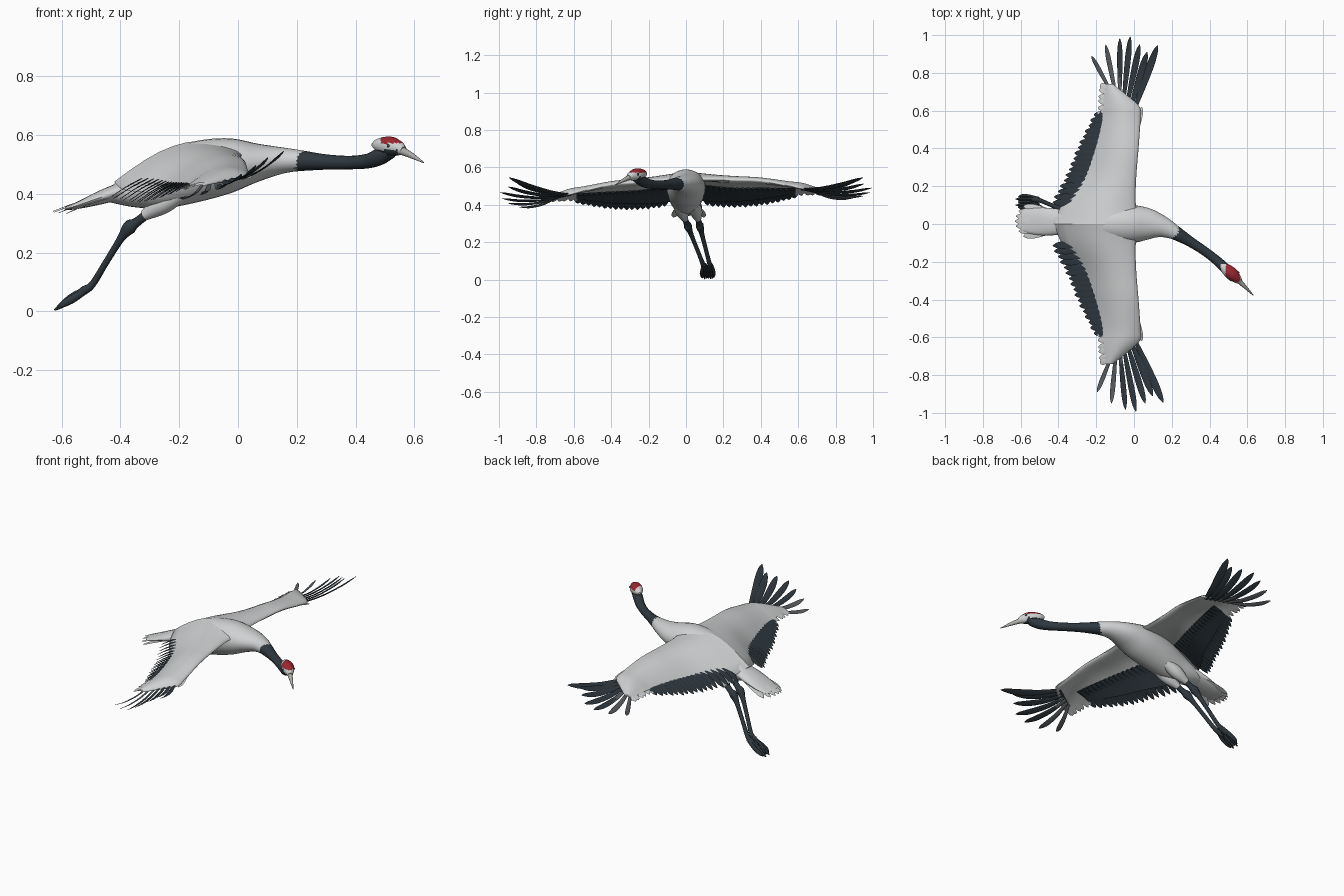
import bpy, bmesh, math
from mathutils import Vector

cube = bpy.data.objects.get("Cube")
if cube:
    bpy.data.objects.remove(cube, do_unlink=True)


def material(name, rgb):
    m = bpy.data.materials.new(name)
    m.use_nodes = True
    m.diffuse_color = (*rgb, 1)
    m.node_tree.nodes["Principled BSDF"].inputs["Base Color"].default_value = (*rgb, 1)
    return m


WHITE = material("white plumage", (0.63, 0.64, 0.645))
BLACK = material("blue black plumage", (0.028, 0.04, 0.05))
SLATE = material("slate feathers", (0.1, 0.11, 0.12))
RED = material("red crown", (0.33, 0.02, 0.03))
HORN = material("horn beak", (0.42, 0.42, 0.39))


def spline(rows, steps):
    """Smooth curve through rows of any length."""
    p = [Vector(r) for r in rows]
    p = [p[0] * 2 - p[1]] + p + [p[-1] * 2 - p[-2]]
    out = []
    for i in range(1, len(p) - 2):
        a, b, c, d = p[i - 1:i + 3]
        for k in range(steps):
            t = k / steps
            out.append(0.5 * (2 * b + (c - a) * t + (2 * a - 5 * b + 4 * c - d) * t * t
                              + (3 * b - a - 3 * c + d) * t ** 3))
    return out + [p[-2]]


def skin(bm, rings):
    """Closed skin over a list of equal rings of points."""
    loops = [[bm.verts.new(q) for q in ring] for ring in rings]
    n = len(loops[0])
    for a, b in zip(loops, loops[1:]):
        for i in range(n):
            j = (i + 1) % n
            bm.faces.new((a[i], a[j], b[j], b[i]))
    bm.faces.new(loops[0][::-1])
    bm.faces.new(loops[-1])


def loft(bm, rows, seg=16, steps=5, roll=0.0):
    """Oval tube; each row is x, y, z, half width, half height."""
    pts = spline(rows, steps)
    rings = []
    for i, p in enumerate(pts):
        c = Vector(p[:3])
        ahead, behind = pts[min(i + 1, len(pts) - 1)], pts[max(i - 1, 0)]
        tan = Vector((ahead - behind)[:3]).normalized()
        side = tan.cross(Vector((0, 0, 1))).normalized()
        up = side.cross(tan)
        side, up = (side * math.cos(roll) + up * math.sin(roll),
                    up * math.cos(roll) - side * math.sin(roll))
        w, h = max(p[3], 0.001), max(p[4], 0.001)
        angles = [math.tau * k / seg for k in range(seg)]
        rings.append([c + side * w * math.cos(a) + up * h * math.sin(a) for a in angles])
    skin(bm, rings)


def feather(bm, base, tip, width, sag=0.0, roll=0.0):
    base, tip = Vector(base), Vector(tip)
    rows = []
    for t, w in ((0, 0.5), (0.35, 0.85), (0.7, 1), (0.9, 0.7), (1, 0.1)):
        p = base.lerp(tip, t) - Vector((0, 0, sag * math.sin(math.pi * t)))
        rows.append((*p, width * w, 0.004 * (1.1 - t)))
    loft(bm, rows, 6, 3, roll)


def finish(name, bm, mats, rule=None):
    bmesh.ops.recalc_face_normals(bm, faces=bm.faces)
    bm.normal_update()
    if rule:
        for f in bm.faces:
            f.material_index = rule(f.calc_center_median(), f.normal)
    mesh = bpy.data.meshes.new(name)
    bm.to_mesh(mesh)
    bm.free()
    for m in mats:
        mesh.materials.append(m)
    ob = bpy.data.objects.new(name, mesh)
    bpy.context.collection.objects.link(ob)
    bpy.ops.object.select_all(action="DESELECT")
    ob.select_set(True)
    bpy.context.view_layer.objects.active = ob
    bpy.ops.object.shade_smooth_by_angle(angle=math.radians(50))


def part(name, rows, mats, rule=None, **kw):
    bm = bmesh.new()
    loft(bm, rows, **kw)
    finish(name, bm, mats, rule)


# Body, neck and head
part("body", [(-.46, .01, .39, .05, .015), (-.36, .01, .41, .068, .058), (-.27, 0, .435, .085, .088),
              (-.15, 0, .473, .1, .102), (-.03, 0, .497, .103, .093), (.07, 0, .507, .085, .064),
              (.15, -.015, .513, .057, .045), (.22, -.047, .513, .037, .034),
              (.25, -.066, .511, .028, .028)], [WHITE], seg=28, steps=6)
part("neck", [(.2, -.037, .513, .041, .037), (.225, -.05, .512, .037, .034), (.3, -.095, .508, .027, .026),
              (.38, -.148, .506, .024, .023), (.44, -.195, .511, .025, .025),
              (.48, -.232, .525, .027, .029), (.518, -.264, .545, .026, .026)], [BLACK], steps=6)


def head_colour(c, n):
    if c.z > .572 and c.x > .487:
        return 1
    return 2 if c.z < .549 and c.x < .545 else 0


part("head", [(.458, -.213, .566, .006, .006), (.478, -.23, .566, .025, .022),
              (.515, -.262, .562, .034, .033), (.545, -.29, .555, .025, .026),
              (.563, -.307, .547, .014, .014)], [WHITE, RED, BLACK], head_colour, seg=24, steps=8)
part("beak", [(.55, -.296, .549, .015, .015), (.585, -.33, .533, .01, .011),
              (.632, -.378, .506, .002, .002)], [HORN], seg=12)
for name, off in (("left_eye", 1), ("right_eye", -1)):
    bm = bmesh.new()
    bmesh.ops.create_uvsphere(bm, u_segments=10, v_segments=8, radius=.006)
    bmesh.ops.translate(bm, verts=bm.verts, vec=(.532 + .02 * off, -.277 + .02 * off, .563))
    finish(name, bm, [BLACK])

# Tail: flat core with a fan of feathers
bm = bmesh.new()
loft(bm, [(-.34, .01, .43, .06, .03), (-.45, .012, .393, .073, .025), (-.54, .015, .362, .068, .013),
          (-.59, .015, .348, .05, .005)], 20)
for i in range(7):
    f = i / 3 - 1
    feather(bm, (-.4, .012 + .04 * f, .405 - .012 * abs(f)),
            (-.63 + .045 * f * f, .015 + .08 * f, .34 - .008 * abs(f)), .022, -.008)
finish("tail", bm, [WHITE])

# Wing stations: span, leading x, leading z, trailing x, trailing z
STATIONS = [(0, .04, .535, -.42, .44), (.1, .01, .535, -.385, .42), (.25, .012, .532, -.29, .418),
            (.4, .024, .527, -.23, .43), (.55, .034, .5, -.175, .455), (.62, .03, .487, -.165, .462),
            (.68, -.035, .48, -.16, .462), (.74, -.11, .468, -.152, .462)]
SPAN = spline(STATIONS, 5)
PRIMARY_TIPS = [(.125, .945, .545), (.07, .91, .53), (.03, .95, .512), (-.02, .993, .49),
                (-.075, .983, .465), (-.15, .95, .447), (-.225, .89, .435)]


def station_at(y):
    return min(SPAN, key=lambda st: abs(st[0] - y))


def wing_point(st, t, s, below=0.0):
    """Point at fraction t of the chord, on the cambered midline."""
    y, lx, lz, tx, tz = st
    chord = lx - tx
    z = lz + (tz - lz) * t + .14 * chord * math.sin(math.pi * t) - below
    if s < 0:
        z -= .05 * y
    return Vector((lx - chord * t, s * y, z))


def build_wing(side, s):
    # Cambered wing, dark on the rear of its underside
    bm = bmesh.new()
    rings = []
    chordwise = [(k / 12) ** 1.4 for k in range(13)]
    for st in SPAN:
        size = min(1, (st[1] - st[3]) / .3)
        half = [size * .05 * math.sqrt(t) * (1 - t) + .002 for t in chordwise]
        top = [wing_point(st, t, s, -h) for t, h in zip(chordwise, half)]
        low = [wing_point(st, t, s, h) for t, h in zip(chordwise, half)]
        rings.append(top + low[::-1])
    skin(bm, rings)
    # Small pale feathers on the outer trailing edge and the wrist
    for i in range(6):
        st = station_at(.57 + .03 * i)
        p = wing_point(st, .6, s)
        q = wing_point(st, 1, s, .012) + Vector((-.025, s * .02, 0))
        feather(bm, p, q, .016)
    feather(bm, wing_point(station_at(.5), .06, s), (.04, s * .62, .483 - .03 * (s < 0)), .014)

    def underside(c, n):
        st = station_at(abs(c.y))
        return int(n.z < 0 and .08 < abs(c.y) < .58 and (st[1] - c.x) / (st[1] - st[3]) > .55)
    finish(side + "_wing", bm, [WHITE, BLACK], underside)

    # Dark trailing feathers
    bm = bmesh.new()
    for i in range(17):
        # Interpolate between wing stations for even spacing
        y = .1 + .029 * i
        a, b = next((a, b) for a, b in zip(SPAN, SPAN[1:]) if b[0] > y)
        st = a.lerp(b, (y - a[0]) / (b[0] - a[0]))
        p = wing_point(st, .55, s, .022)
        reach = .035 + .03 * math.sin(math.pi * (i + 2) / 19) + .006 * (i % 2)
        q = wing_point(st, 1, s, .006 + reach * .4) + Vector((-reach, s * .015, 0))
        feather(bm, p, q, .021, -.012)
    finish(side + "_secondary_feathers", bm, [BLACK])

    # Long spread fingers at the wing tip
    bm = bmesh.new()
    drop = .03 if s < 0 else 0
    for i, (x, y, z) in enumerate(PRIMARY_TIPS):
        f = i / 6
        base = (.005 - .12 * f, s * (.615 + .075 * f), .483 - .015 * f - drop)
        tip = (x + drop, s * y, z - 1.6 * drop * f)
        feather(bm, base, tip, .022 - .009 * f, .018, .45 * s)
    finish(side + "_primary_feathers", bm, [BLACK, SLATE],
           lambda c, n: int(c.x < -.06 - .25 * (abs(c.y) - .72)))


build_wing("left", 1)
build_wing("right", -1)

# Legs trailing back, with closed toes
for side, top, foot in (("right", -.012, .1), ("left", .06, .132)):
    def at(x, z, r, h=None):
        t = (.34 - z) / .28
        return (x, top + (foot - top) * t, z, r, h or r)
    part(side + "_thigh", [at(-.19, .405, .03), at(-.26, .365, .034, .036), at(-.32, .325, .018)], [WHITE])
    part(side + "_leg", [at(-.3, .338, .016), at(-.345, .303, .016), at(-.37, .285, .021, .024),
                         at(-.4, .245, .013), at(-.45, .165, .011), at(-.495, .092, .012),
                         at(-.525, .07, .015), at(-.545, .055, .012)], [BLACK], seg=12)
    bm = bmesh.new()
    for k in (-1, 0, 1):
        loft(bm, [(-.505, foot + .004 * k, .08, .008, .01), (-.56, foot + .015 * k, .05 - .006 * abs(k), .01, .014),
                  (-.595, foot + .016 * k, .024, .009, .011),
                  (-.625 + .012 * abs(k), foot + .01 * k, .004 + .004 * abs(k), .003, .003)], 8, 4)
    finish(side + "_foot", bm, [BLACK])
